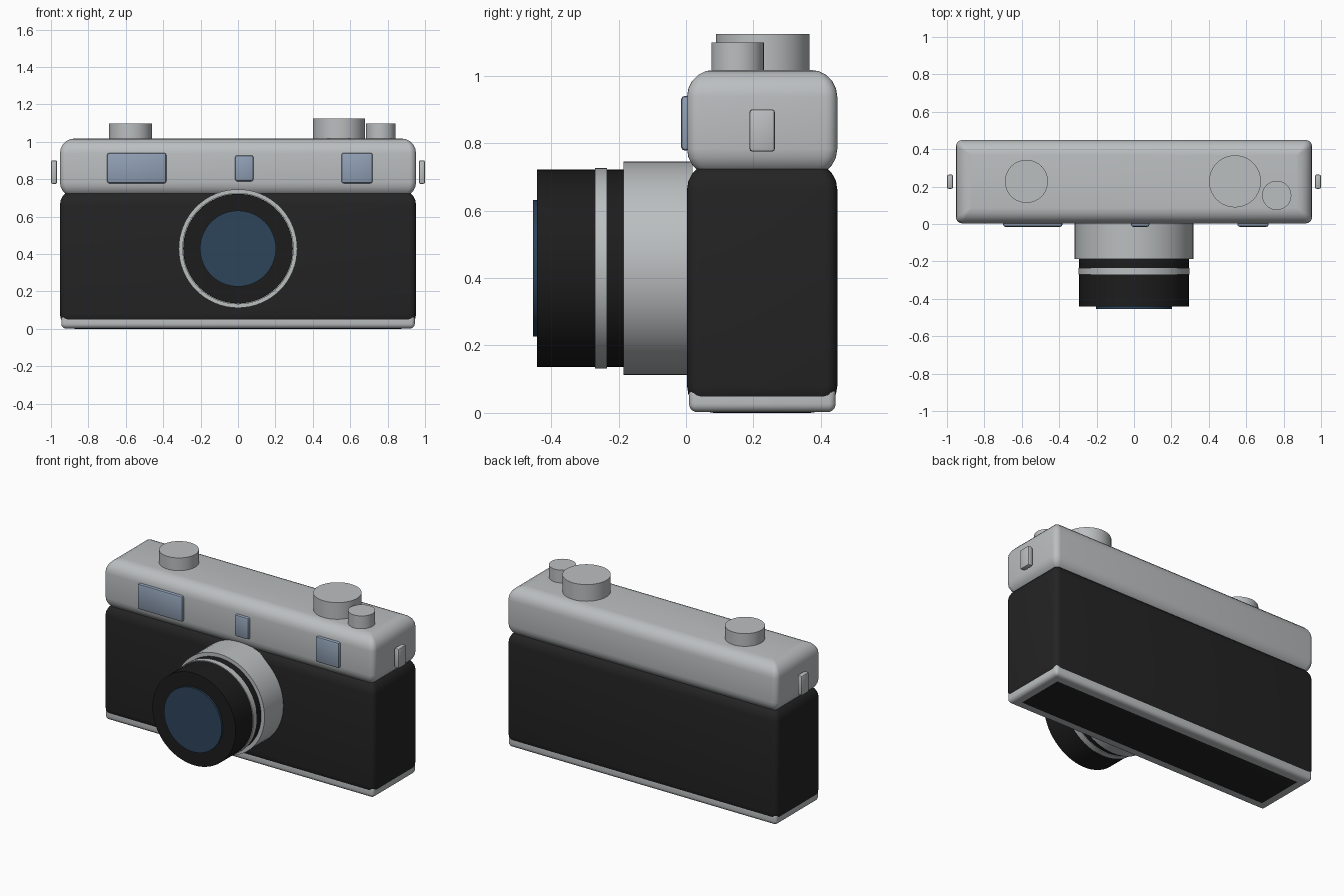
import bpy, bmesh, math
from mathutils import Matrix

if "Cube" in bpy.data.objects:
    bpy.data.objects.remove(bpy.data.objects["Cube"])


def material(name, rgb):
    m = bpy.data.materials.new(name)
    m.diffuse_color = (*rgb, 1)
    m.use_nodes = True
    m.node_tree.nodes["Principled BSDF"].inputs["Base Color"].default_value = m.diffuse_color
    return m


METAL = material("silver_metal", (0.50, 0.52, 0.53))
LEATHER = material("black_leather", (0.017, 0.017, 0.017))
BARREL = material("barrel_black", (0.012, 0.012, 0.012))
GLASS = material("lens_glass", (0.026, 0.058, 0.105))
WINDOW = material("window_glass", (0.28, 0.35, 0.46))


def finish(name, bm, mat):
    bmesh.ops.recalc_face_normals(bm, faces=bm.faces)
    mesh = bpy.data.meshes.new(name)
    bm.to_mesh(mesh)
    bm.free()
    ob = bpy.data.objects.new(name, mesh)
    bpy.context.collection.objects.link(ob)
    mesh.materials.append(mat)
    bpy.context.view_layer.objects.active = ob
    ob.select_set(True)
    bpy.ops.object.shade_smooth_by_angle(angle=math.radians(35))
    ob.select_set(False)
    return ob


def shell(name, hx, y0, y1, z0, z1, r, corner, mat, segs=5):
    """Box with rounded top and bottom rims (r) and tighter upright corners."""
    cy, hy = (y0 + y1) / 2, (y1 - y0) / 2
    steps = [i / segs * math.pi / 2 for i in range(segs + 1)]
    levels = [(r * (1 - math.sin(a)), z0 + r * (1 - math.cos(a))) for a in steps]
    levels += [(i, z0 + z1 - z) for i, z in reversed(levels)]
    bm = bmesh.new()
    rings = []
    for inset, z in levels:
        c = max(corner * (1 - inset / r), 0.0005)
        ring = []
        for q, (sx, sy) in enumerate([(1, 1), (-1, 1), (-1, -1), (1, -1)]):
            for k in range(segs + 1):
                a = (q + k / segs) * math.pi / 2
                ring.append(bm.verts.new((sx * (hx - inset - c) + c * math.cos(a),
                                          cy + sy * (hy - inset - c) + c * math.sin(a), z)))
        rings.append(ring)
    n = len(rings[0])
    for a, b in zip(rings, rings[1:]):
        for i in range(n):
            bm.faces.new((a[i], a[(i + 1) % n], b[(i + 1) % n], b[i]))
    bm.faces.new(rings[0])
    bm.faces.new(rings[-1])
    return finish(name, bm, mat)


def block(name, x, y, z, bevel, mat):
    """Bevelled box from (min, max) ranges."""
    bm = bmesh.new()
    bmesh.ops.create_cube(bm, size=1)
    for v in bm.verts:
        v.co = [(lo + hi) / 2 + c * (hi - lo) for c, (lo, hi) in zip(v.co, (x, y, z))]
    bmesh.ops.bevel(bm, geom=bm.edges[:], offset=bevel, segments=2,
                    profile=0.5, affect='EDGES')
    return finish(name, bm, mat)


def cylinder(name, radius, start, end, centre, axis, mat):
    """Cylinder from start to end along axis; centre is the other two coordinates."""
    bm = bmesh.new()
    bmesh.ops.create_cone(bm, cap_ends=True, segments=64, radius1=radius,
                          radius2=radius, depth=end - start)
    mid = (start + end) / 2
    if axis == 'Y':
        m = Matrix.Translation((centre[0], mid, centre[1])) @ Matrix.Rotation(math.pi / 2, 4, 'X')
    else:
        m = Matrix.Translation((centre[0], centre[1], mid))
    bm.transform(m)
    return finish(name, bm, mat)


# Body, base plate and top cover
shell("body", 0.952, 0.003, 0.449, 0.0, 0.743, 0.08, 0.035, LEATHER)
shell("base_plate", 0.945, 0.009, 0.444, 0.002, 0.082, 0.025, 0.02, METAL)
shell("top_cover", 0.952, 0.003, 0.449, 0.703, 1.018, 0.08, 0.035, METAL)

# Lens, from the mount forward to the glass
LENS = (0, 0.429)
cylinder("lens_mount", 0.317, -0.186, 0.02, LENS, 'Y', METAL)
cylinder("lens_barrel", 0.293, -0.442, -0.15, LENS, 'Y', BARREL)
cylinder("focus_ring", 0.298, -0.27, -0.234, LENS, 'Y', METAL)
cylinder("front_glass", 0.203, -0.454, -0.43, LENS, 'Y', GLASS)

# Front windows
for name, x, z in [("viewfinder_window", (-0.70, -0.383), (0.778, 0.941)),
                   ("rangefinder_window", (-0.016, 0.083), (0.789, 0.928)),
                   ("light_window", (0.553, 0.72), (0.778, 0.941))]:
    block(name, x, (-0.015, 0.02), z, 0.012, WINDOW)

# Knobs on the top cover
for name, x, y, r, top in [("rewind_knob", -0.575, 0.228, 0.115, 1.099),
                           ("speed_dial", 0.54, 0.228, 0.139, 1.124),
                           ("shutter_button", 0.763, 0.153, 0.078, 1.099)]:
    cylinder(name, r, 0.99, top, (x, y), 'Z', METAL)

# Strap lugs at both ends
for name, s in (("left_strap_lug", -1), ("right_strap_lug", 1)):
    block(name, tuple(sorted((s * 0.967, s * 1.0))), (0.188, 0.264), (0.775, 0.901), 0.009, METAL)
